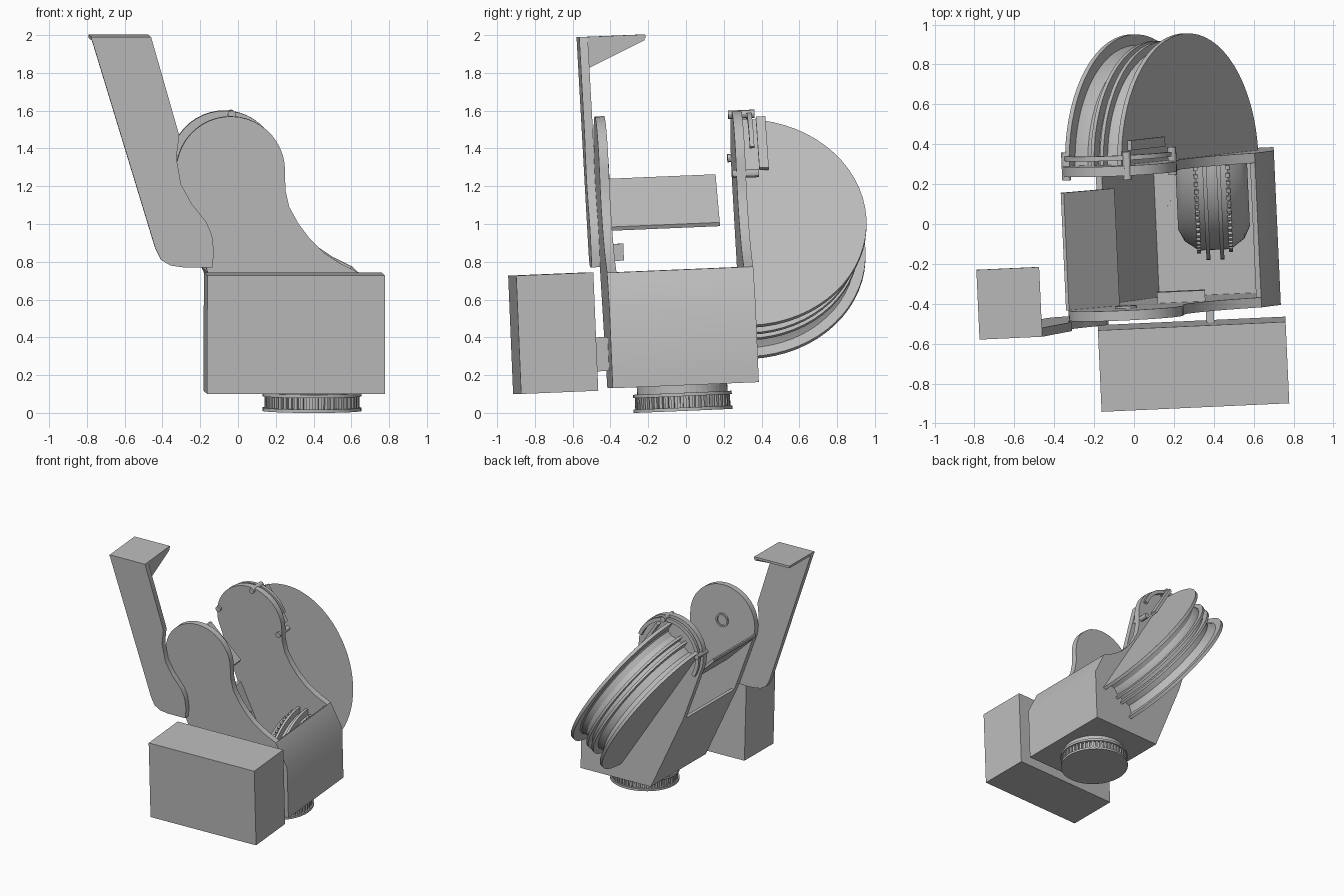
import bpy, bmesh, math
from mathutils import Matrix, Vector

cube = bpy.data.objects.get("Cube")
if cube:
    bpy.data.objects.remove(cube, do_unlink=True)

grey = bpy.data.materials.new("plain grey")
grey.use_nodes = True
GREY = (0.5, 0.5, 0.5, 1)
grey.diffuse_color = GREY
grey.node_tree.nodes["Principled BSDF"].inputs["Base Color"].default_value = GREY

# The whole assembly sits slightly turned and tilted
TILT = Matrix.Rotation(math.radians(2.6), 4, 'Z') @ Matrix.Rotation(math.radians(2.4), 4, 'X')


def finish(name, bm, place=Matrix(), smooth=True):
    bmesh.ops.recalc_face_normals(bm, faces=bm.faces)
    me = bpy.data.meshes.new(name)
    bm.to_mesh(me)
    bm.free()
    me.transform(TILT @ place)
    me.materials.append(grey)
    ob = bpy.data.objects.new(name, me)
    bpy.context.collection.objects.link(ob)
    if smooth:
        bpy.ops.object.select_all(action='DESELECT')
        ob.select_set(True)
        bpy.context.view_layer.objects.active = ob
        bpy.ops.object.shade_smooth_by_angle(angle=math.radians(30))
    return ob


def prism(name, outline, a, b, place=Matrix()):
    """Extrude an x-z outline from y = a to y = b."""
    bm = bmesh.new()
    face = bm.faces.new([bm.verts.new((x, a, z)) for x, z in outline])
    ext = bmesh.ops.extrude_face_region(bm, geom=[face])["geom"]
    bmesh.ops.translate(bm, vec=(0, b - a, 0), verts=[v for v in ext if isinstance(v, bmesh.types.BMVert)])
    return finish(name, bm, place)


def box(name, x, y, z, place=Matrix()):
    return prism(name, [(x[0], z[0]), (x[1], z[0]), (x[1], z[1]), (x[0], z[1])], y[0], y[1], place)


def lathe(name, profile, start, sweep, steps, place):
    """Revolve a closed (radius, height) profile about local z."""
    bm = bmesh.new()
    face = bm.faces.new([bm.verts.new((r, 0, h)) for r, h in profile])
    bmesh.ops.rotate(bm, verts=bm.verts, matrix=Matrix.Rotation(start, 3, 'Z'))
    full = sweep > 6.28
    bmesh.ops.spin(bm, geom=[face] + face.edges[:] + face.verts[:], axis=(0, 0, 1),
                   angle=sweep, steps=steps, use_merge=full, use_duplicate=False)
    bmesh.ops.remove_doubles(bm, verts=bm.verts, dist=0.0001)
    return finish(name, bm, place)


def rod(name, a, b, radius, sides=12):
    a, b = Vector(a), Vector(b)
    bm = bmesh.new()
    bmesh.ops.create_cone(bm, cap_ends=True, segments=sides, radius1=radius, radius2=radius, depth=(b - a).length)
    turn = (b - a).to_track_quat('Z', 'Y').to_matrix().to_4x4()
    return finish(name, bm, Matrix.Translation((a + b) / 2) @ turn)


def arc(cx, cz, r, a, b, n):
    return [(cx + r * math.cos(math.radians(a + (b - a) * i / n)),
             cz + r * math.sin(math.radians(a + (b - a) * i / n))) for i in range(n + 1)]


# Matching side plates with round heads
HX, HZ = -0.06, 1.30
plate = [(0.717, 0.148), (0.717, 0.57), (0.62, 0.76), (0.52, 0.81), (0.43, 0.87), (0.36, 0.94),
         (0.30, 1.02), (0.25, 1.11), (0.23, 1.20)]
plate += arc(HX, HZ, 0.288, 0, 194, 24) + [(-0.18, 0.76), (0.09, 0.148)]
prism("front_plate", plate, -0.415, -0.365)
prism("back_plate", plate, 0.31, 0.36)

# Open-topped body trough between the plates
trough = [(0.09, 0.148), (0.717, 0.148), (0.717, 0.57), (0.62, 0.76), (0.595, 0.745), (0.69, 0.56),
          (0.69, 0.178), (0.11, 0.178), (-0.15, 0.76), (-0.18, 0.76)]
prism("body_trough", trough, -0.365, 0.31)

# Counterweight box and its link
box("front_box", (-0.205, 0.737), (-0.902, -0.493), (0.138, 0.765))
box("front_box_link", (0.34, 0.38), (-0.493, -0.41), (0.24, 0.42))

# Toothed turntable under the body
PX, PY = 0.39, -0.033
base = Matrix.Translation((PX, PY, 0))
for part, r, lo, hi in [("lower_flange", 0.262, 0.012, 0.03), ("upper_flange", 0.262, 0.09, 0.108),
                        ("turntable_neck", 0.24, 0.108, 0.15), ("turntable_core", 0.235, 0.03, 0.09),
                        ("floor_disc", 0.25, 0.17, 0.182)]:
    lathe(part, [(0, lo), (r, lo), (r, hi), (0, hi)], 0, math.tau, 48, base)
bm = bmesh.new()
for i in range(48):
    m = base @ Matrix.Rotation(math.tau * i / 48, 4, 'Z') @ Matrix.Translation((0.24, 0, 0.06))
    bmesh.ops.create_cube(bm, size=1, matrix=m @ Matrix.Diagonal((0.024, 0.017, 0.06, 1)))
finish("turntable_teeth", bm, smooth=False)

# Tall arm with concave edge around the plate head
arm = [(-0.80, 2.0), (-0.485, 2.01), (-0.335, 1.49), (-0.35, 1.37), (-0.325, 1.23), (-0.27, 1.13),
       (-0.19, 1.03), (-0.16, 0.96), (-0.15, 0.87), (-0.158, 0.79), (-0.31, 0.79),
       (-0.38, 0.80), (-0.43, 0.83), (-0.46, 0.89)]
prism("tall_arm", arm, -0.46, -0.415)
box("arm_top_plate", (-0.80, -0.485), (-0.46, -0.11), (1.992, 2.01))
swap = Matrix(((0, 1, 0, 0), (1, 0, 0, 0), (0, 0, 1, 0), (0, 0, 0, 1)))
prism("arm_top_gusset", [(-0.45, 1.995), (-0.115, 1.995), (-0.115, 1.98), (-0.415, 1.845), (-0.45, 1.845)],
      -0.505, -0.485, swap)

# Sloping chute and small fittings on the front plate
prism("chute", [(-0.36, 1.235), (-0.36, 1.255), (-0.345, 1.255), (-0.09, 1.0), (-0.10, 0.98)], -0.365, 0.225)
box("inner_block", (0.10, 0.34), (-0.365, -0.31), (0.82, 0.91))
lathe("pivot_ring", [(0.042, 0), (0.055, 0), (0.055, 0.012), (0.042, 0.012)], 0, math.tau, 24,
      Matrix.Translation((HX, -0.365, HZ)) @ Matrix.Rotation(-math.pi / 2, 4, 'X'))

# Large slanted half drum behind the back plate: axis leans toward +x and up
axis = Vector((0.846, 0, 0.533))
back = Vector((0, 1, 0))
across = back.cross(axis)
drum = Matrix((back, across, axis)).transposed().to_4x4()
drum.translation = (0.295, 0.34, 0.996)
for part, r, lo, hi in [("right_disc", 0.645, -0.025, 0), ("left_disc", 0.645, -0.335, -0.31),
                        ("ridge_a", 0.61, -0.15, -0.13), ("ridge_b", 0.61, -0.205, -0.185)]:
    lathe(part, [(0, lo), (r, lo), (r, hi), (0, hi)], -math.pi / 2, math.pi, 32, drum)
hollow = [(0.6, 0), (0.56, -0.035), (0.55, -0.08), (0.57, -0.13), (0.56, -0.20),
          (0.55, -0.26), (0.57, -0.29), (0.6, -0.32)]
lathe("drum_core", [(0, -0.32), (0, 0)] + hollow, -math.pi / 2, math.pi, 32, drum)

# Ribbed wheel inside the trough
hub = Matrix.Translation((0.40, 0.31, 0.18)) @ Matrix.Rotation(math.pi / 2, 4, 'Y')
wheel = [(0, -0.18), (0.34, -0.18), (0.40, -0.15), (0.45, -0.08), (0.45, 0.08), (0.40, 0.15), (0.34, 0.18), (0, 0.18)]
lathe("inner_wheel", wheel, math.pi, math.pi / 2, 20, hub)
for part, h in [("wheel_fin_a", -0.035), ("wheel_fin_b", 0.035)]:
    lathe(part, [(0.4, h - 0.01), (0.5, h - 0.01), (0.5, h + 0.01), (0.4, h + 0.01)],
          math.pi, math.pi / 2, 20, hub)
bm = bmesh.new()
for i in range(18):
    for h in (-0.08, 0.08):
        m = hub @ Matrix.Rotation(math.pi + math.pi / 2 * (i + 0.5) / 18, 4, 'Z') @ Matrix.Translation((0.45, 0, h))
        bmesh.ops.create_cube(bm, size=1, matrix=m @ Matrix.Diagonal((0.03, 0.02, 0.02, 1)))
finish("wheel_teeth", bm, smooth=False)

# Guide hoop, pegs and strip at the top of the drum
hoop = Matrix.Translation((HX, 0.40, HZ)) @ Matrix.Rotation(math.pi / 2, 4, 'X')
lathe("guide_hoop", [(0.25, -0.012), (0.28, -0.012), (0.28, 0.012), (0.25, 0.012)],
      math.radians(20), math.radians(190), 24, hoop)
for i, deg in enumerate((82, 172, 350)):
    x = HX + 0.27 * math.cos(math.radians(deg))
    z = HZ + 0.27 * math.sin(math.radians(deg))
    rod("hoop_peg_%d" % i, (x, 0.29, z), (x, 0.43, z), 0.022)
strip = Matrix.Translation((0.08, 0.46, 1.41)) @ Matrix.Rotation(math.radians(-32), 4, 'Y')
box("guide_strip", (-0.012, 0.012), (-0.025, 0.025), (-0.16, 0.16), strip)
